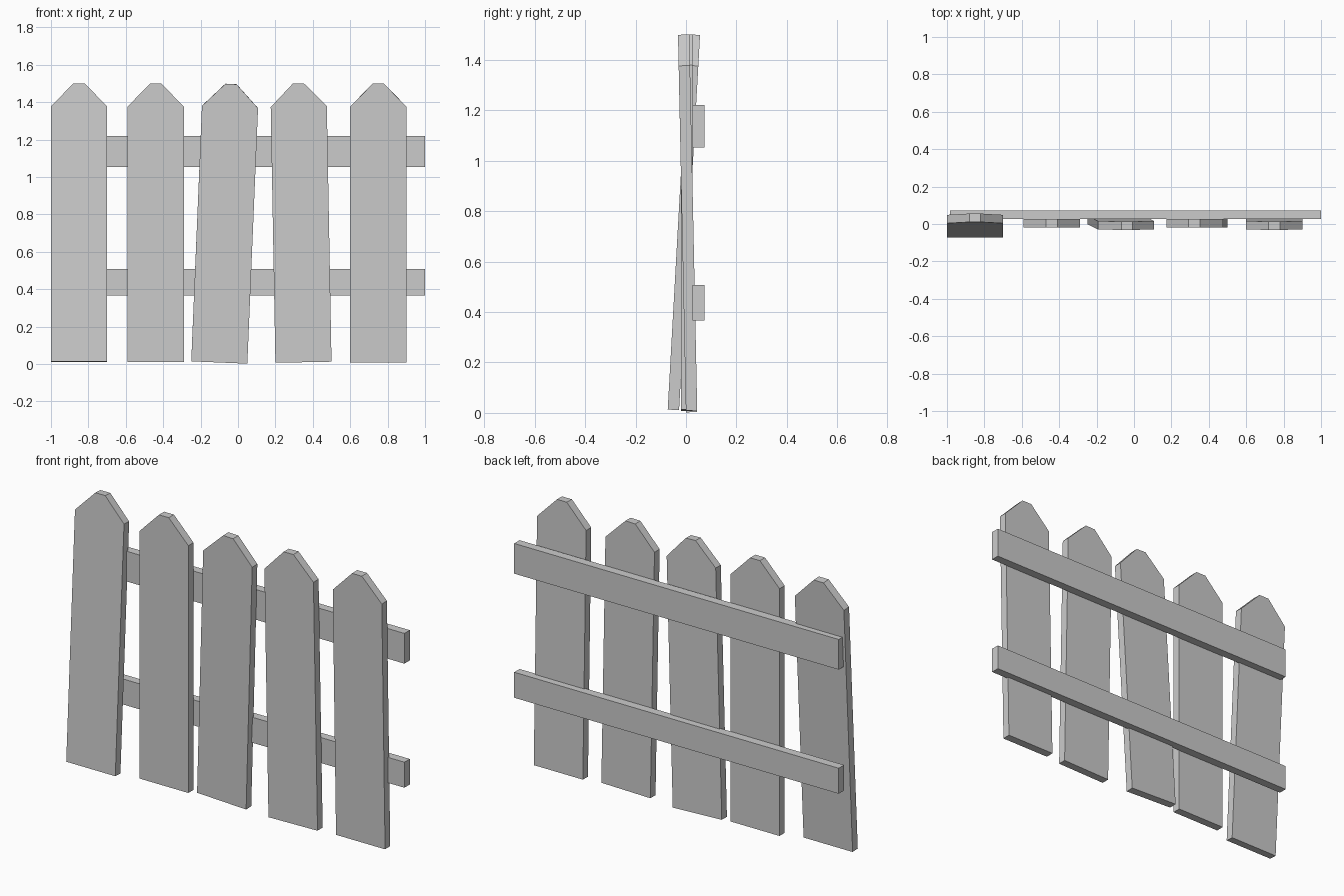
import bpy, bmesh
from math import radians
from mathutils import Matrix

if "Cube" in bpy.data.objects:
    bpy.data.objects.remove(bpy.data.objects["Cube"])

T = 0.045  # plank thickness


def make_object(name, bm):
    bmesh.ops.recalc_face_normals(bm, faces=bm.faces[:])
    mesh = bpy.data.meshes.new(name)
    bm.to_mesh(mesh)
    bm.free()
    obj = bpy.data.objects.new(name, mesh)
    bpy.context.collection.objects.link(obj)
    return obj


def plank(name, x, y, z, lean, tilt):
    """Picket with clipped top; lean is sideways, tilt is towards +y (degrees)."""
    profile = [(-.15, 0), (.15, 0), (.15, 1.367), (.03, 1.49), (-.03, 1.49), (-.15, 1.367)]
    bm = bmesh.new()
    face = bm.faces.new([bm.verts.new((px, -T / 2, pz)) for px, pz in profile])
    ext = bmesh.ops.extrude_face_region(bm, geom=[face])
    verts = [v for v in ext["geom"] if isinstance(v, bmesh.types.BMVert)]
    bmesh.ops.translate(bm, verts=verts, vec=(0, T, 0))
    obj = make_object(name, bm)
    obj.matrix_world = (Matrix.Translation((x, y, z))
                        @ Matrix.Rotation(radians(-tilt), 4, 'X')
                        @ Matrix.Rotation(radians(lean), 4, 'Y'))


def rail(name, z0, z1):
    bm = bmesh.new()
    bmesh.ops.create_cube(bm, size=1)
    bmesh.ops.scale(bm, verts=bm.verts, vec=(1.985, 0.047, z1 - z0))
    bmesh.ops.translate(bm, verts=bm.verts, vec=(0.0075, 0.049, (z0 + z1) / 2))
    make_object(name, bm)


# Pickets: x, y, z of bottom centre, sideways lean, front-back tilt
pickets = [
    (-0.85, -0.05, 0.012, 0, 3.2),
    (-0.44, 0.003, 0.010, 0, 0),
    (-0.10, 0.022, 0.009, 2.4, -1.2),
    (0.35, 0.003, 0.010, -1.05, 0),
    (0.75, 0.022, 0.010, 0, -1.2),
]
for i, p in enumerate(pickets, 1):
    plank(f"picket_{i}", *p)

# Horizontal rails on the back
rail("lower_rail", 0.367, 0.508)
rail("upper_rail", 1.053, 1.22)
